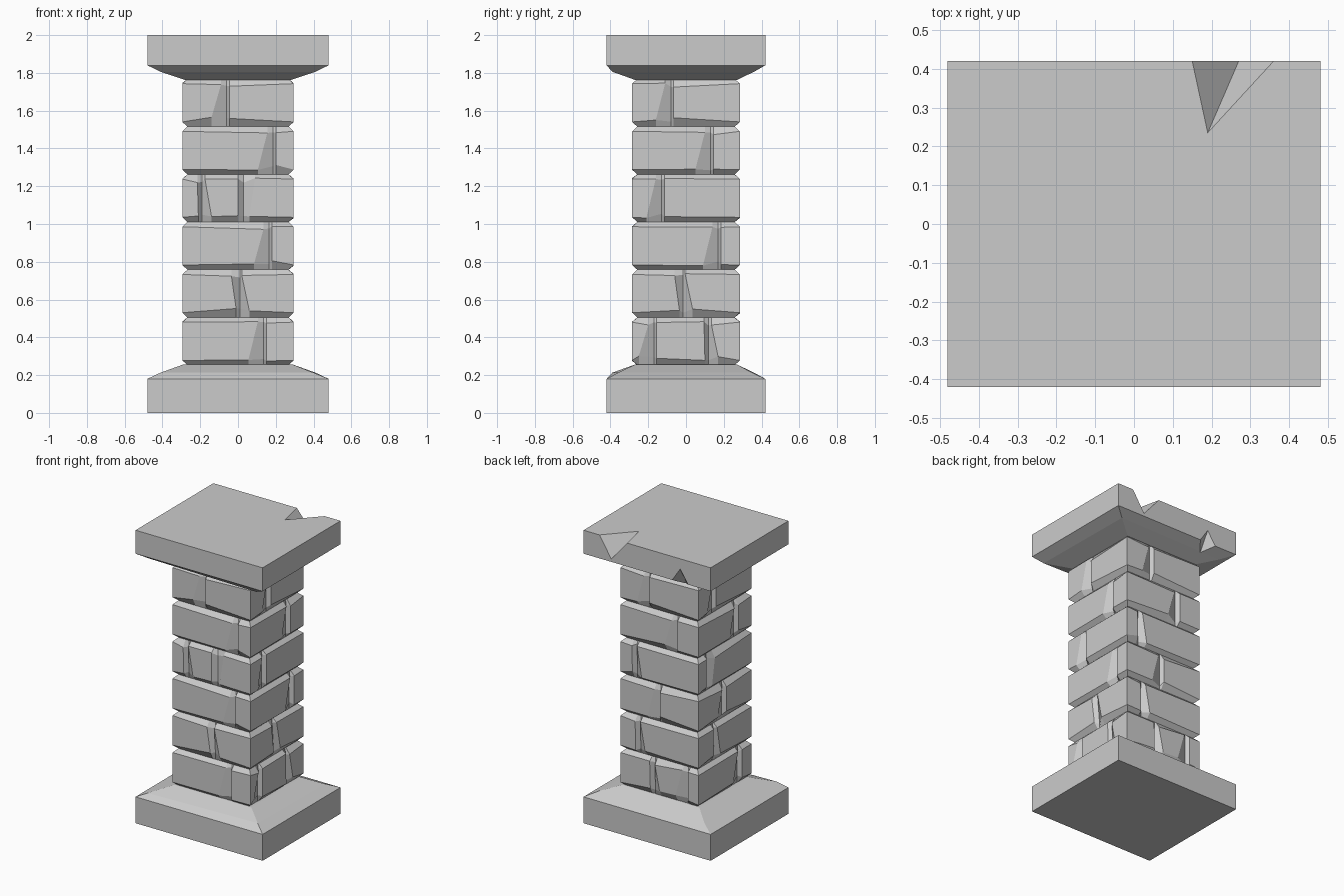
import bpy, bmesh, random
from mathutils import Vector

random.seed(4)
default = bpy.data.objects.get("Cube")
if default:
    bpy.data.objects.remove(default, do_unlink=True)

stone = bpy.data.materials.new("grey stone")
stone.use_nodes = True
GREY = (0.6, 0.6, 0.6, 1)
stone.diffuse_color = GREY
stone.node_tree.nodes["Principled BSDF"].inputs["Base Color"].default_value = GREY


def make_object(name, bm):
    bmesh.ops.recalc_face_normals(bm, faces=bm.faces)
    mesh = bpy.data.meshes.new(name)
    bm.to_mesh(mesh)
    bm.free()
    mesh.materials.append(stone)
    obj = bpy.data.objects.new(name, mesh)
    bpy.context.collection.objects.link(obj)
    return obj


def loft(name, rings):
    """Skin closed rings of equal length from bottom to top and cap the ends."""
    bm = bmesh.new()
    loops = [[bm.verts.new(p) for p in ring] for ring in rings]
    for low, high in zip(loops, loops[1:]):
        for i in range(len(low)):
            j = (i + 1) % len(low)
            bm.faces.new((low[i], low[j], high[j], high[i]))
    bm.faces.new(loops[0][::-1])
    bm.faces.new(loops[-1])
    bmesh.ops.triangulate(bm, faces=[f for f in bm.faces if len(f.verts) > 4])
    return make_object(name, bm)


def rect(hx, hy, z):
    return [(-hx, -hy, z), (hx, -hy, z), (hx, hy, z), (-hx, hy, z)]


# Joint shapes: width left of the joint (bottom, top), then right of it
SHAPES = {
    "slant": (.08, .03, .015, .015),
    "lean": (.02, .045, .05, .01),
    "flare": (.02, .025, .05, .015),
    "open": (.03, .03, .03, .06),
}
HX, HY, DEPTH = .295, .285, .027


def on_side(side, u, inset):
    """Point on one side of the shaft, u running left to right seen from outside."""
    return [(u, inset - HY), (HX - inset, u), (-u, HY - inset), (inset - HX, -u)][side]


def course(name, z0, z1, sides):
    """One bevelled course of blocks, with vertical joints pinched into each side."""
    rings = [[], [], [], []]
    for side, joints in enumerate(sides):
        half = HX if side % 2 == 0 else HY
        points = [(-half, -half, 0, True)]
        for u, shape in joints:
            lb, lt, rb, rt = SHAPES[shape]
            points += [(u - lb, u - lt, 0, False), (u, u, DEPTH, False),
                       (u + rb, u + rt, 0, False)]
        for ub, ut, inset, corner in points:
            low = .025 if corner else random.uniform(.02, .05)
            high = .025 if corner else random.uniform(.02, .045)
            levels = ((z0, ub, DEPTH), (z0 + low, ub, inset),
                      (z1 - high, ut, inset), (z1, ut, DEPTH))
            for ring, (z, u, d) in zip(rings, levels):
                u = d - half if corner else u
                ring.append((*on_side(side, u, d), z))
    loft(name, rings)


# Shaft: joints per course on the front, right, back and left sides
COURSES = [
    ([(.135, "slant")], [(-.17, "slant"), (.12, "flare")],
     [(-.05, "flare"), (.2, "slant")], [(.17, "slant")]),
    ([(.01, "lean")], [(-.015, "lean")], [(-.16, "flare")], [(-.1, "flare")]),
    ([(.165, "slant")], [(.17, "slant")], [(-.01, "slant")], [(0, "slant")]),
    ([(-.19, "flare"), (.03, "open")], [(-.13, "slant")],
     [(-.185, "flare")], [(-.17, "open")]),
    ([(.185, "slant")], [(.13, "slant")], [(.12, "slant")], [(.13, "slant")]),
    ([(-.06, "slant")], [(-.08, "slant")], [(-.09, "slant")], [(-.11, "slant")]),
]
BOTTOM, TOP = .253, 1.768
STEP = (TOP - BOTTOM) / len(COURSES)
for n, sides in enumerate(COURSES):
    course(f"block_course_{n + 1}", BOTTOM + n * STEP, BOTTOM + (n + 1) * STEP, sides)

# Base and capital: square slabs with a worn slope towards the shaft
WX, WY = .48, .42
base_shoulder = [(-.41, -.39), (.4, -.36), (.41, .35), (-.39, .36)]
cap_shoulder = [(-.41, -.37), (.41, -.39), (.4, .36), (-.4, .35)]
loft("base_slab", [rect(WX, WY, 0), rect(WX, WY, .18),
                   [(x, y, .213) for x, y in base_shoulder],
                   rect(.29, .27, .256)])
cap = loft("cap_slab", [rect(.28, .27, 1.763),
                        [(x, y, 1.806) for x, y in cap_shoulder],
                        rect(WX, WY, 1.84), rect(WX, WY, 2)])


def chip(name, target, tip, left, right, valley):
    """Cut a wedge whose valley runs from the tip out through the edge."""
    tip = Vector(tip)
    w = Vector(valley) - tip
    corners = [tip - w * .2, tip + w * 1.3]
    corners += [tip + (Vector(p) - tip) * 1.5 - w * .4 for p in (left, right)]
    bm = bmesh.new()
    for c in corners:
        bm.verts.new(c)
    bmesh.ops.convex_hull(bm, input=bm.verts)
    cutter = make_object(name, bm)
    cutter.hide_render = True
    cutter.hide_viewport = True
    cut = target.modifiers.new(name, "BOOLEAN")
    cut.operation = "DIFFERENCE"
    cut.solver = "EXACT"
    cut.object = cutter


# Broken notches in the back edge of the capital
chip("large_chip_cutter", cap, (.19, .235, 2), (.15, WY, 2), (.36, WY, 2), (.27, WY, 1.86))
chip("small_chip_cutter", cap, (-.25, .35, 1.81), (-.19, WY, 1.84), (-.31, WY, 1.84),
     (-.25, WY, 1.93))
